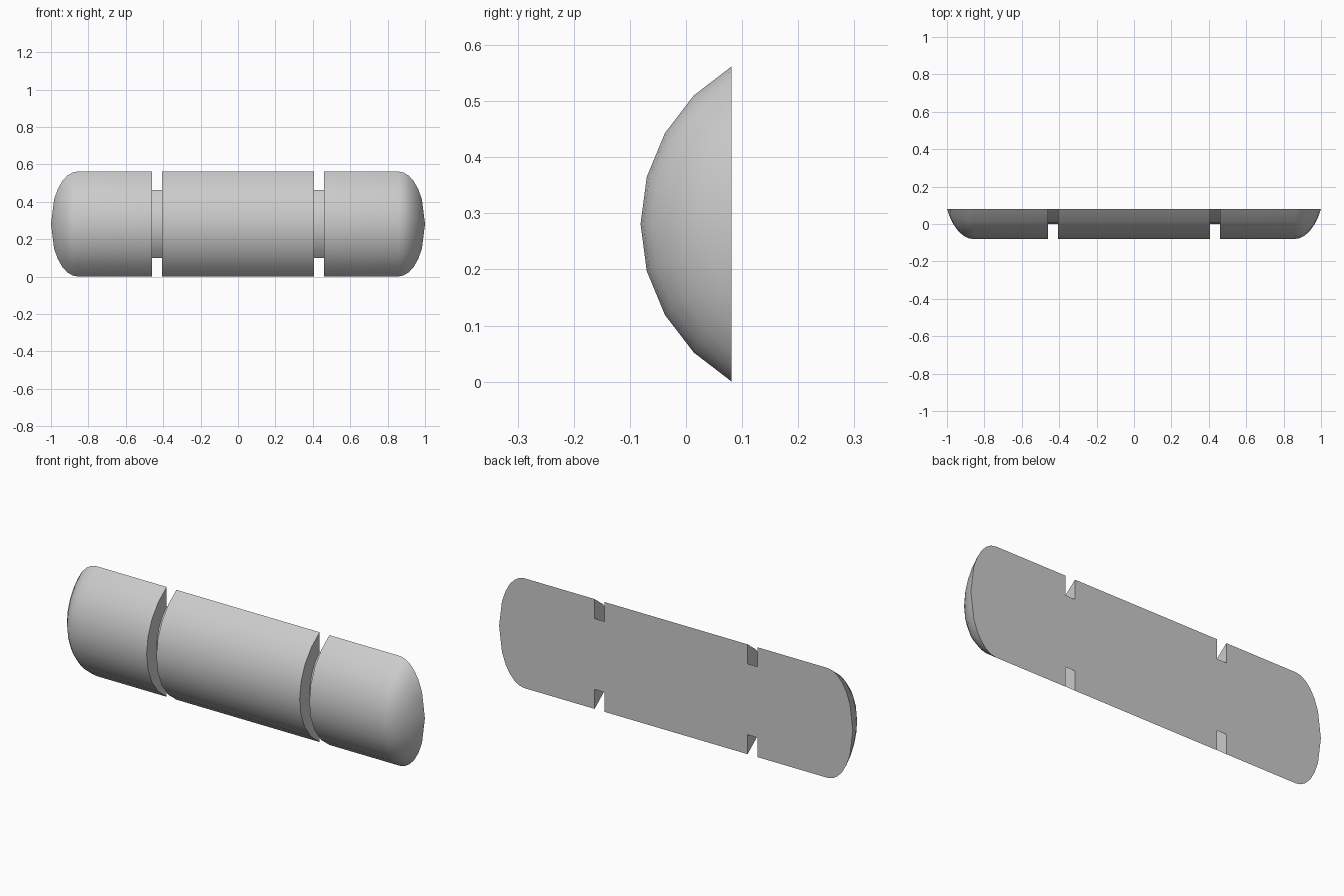
import bpy, bmesh, math

cube = bpy.data.objects.get("Cube")
if cube:
    bpy.data.objects.remove(cube)

RADIUS, CORE = 0.324, 0.243      # outer barrel and groove radii
FLAT = RADIUS / 2                # distance from the axis to the flat back
AXIS_Y, AXIS_Z = 0.243, 0.281
SEGMENTS = 8                     # facets across the curved front
DOME_X, DOME_STEPS = 0.857, 6

grey = bpy.data.materials.new("plain grey")
grey.use_nodes = True
colour = (0.6, 0.6, 0.6, 1)
grey.diffuse_color = colour
grey.node_tree.nodes["Principled BSDF"].inputs["Base Color"].default_value = colour

# Lathe profile of the right half: core groove, barrel end and squashed dome
half = [(0.405, RADIUS), (0.405, CORE), (0.46, CORE), (0.46, RADIUS)]
depth = (1 - DOME_X) / math.sin(math.pi / 3)
for i in range(DOME_STEPS + 1):
    a = math.pi / 3 * i / DOME_STEPS
    half.append((DOME_X + depth * math.sin(a), RADIUS * math.cos(a)))
profile = [(-x, r) for x, r in reversed(half)] + half


def arc(bm, x, r):
    """One ring of the barrel, ending where it meets the flat back."""
    limit = math.acos(min(1, FLAT / r))
    if limit < 0.001:
        return [bm.verts.new((x, AXIS_Y - r, AXIS_Z))] * (SEGMENTS + 1)
    ring = []
    for i in range(SEGMENTS + 1):
        a = limit * (2 * i / SEGMENTS - 1)
        ring.append(bm.verts.new((x, AXIS_Y - r * math.cos(a), AXIS_Z + r * math.sin(a))))
    return ring


# Grooved half-barrel with domed ends
bm = bmesh.new()
rings = [arc(bm, x, r) for x, r in profile]
for a, b in zip(rings, rings[1:]):
    for i in range(SEGMENTS):
        corners = list(dict.fromkeys((a[i], b[i], b[i + 1], a[i + 1])))
        bm.faces.new(corners)

# Flat back
outline = [r[0] for r in rings] + [r[-1] for r in reversed(rings)]
bm.faces.new(list(dict.fromkeys(outline)))
bmesh.ops.recalc_face_normals(bm, faces=bm.faces[:])

mesh = bpy.data.meshes.new("grooved_half_barrel")
bm.to_mesh(mesh)
bm.free()
mesh.materials.append(grey)
body = bpy.data.objects.new("grooved_half_barrel", mesh)
bpy.context.collection.objects.link(body)
bpy.context.view_layer.objects.active = body
body.select_set(True)
bpy.ops.object.shade_smooth_by_angle(angle=math.radians(35))
